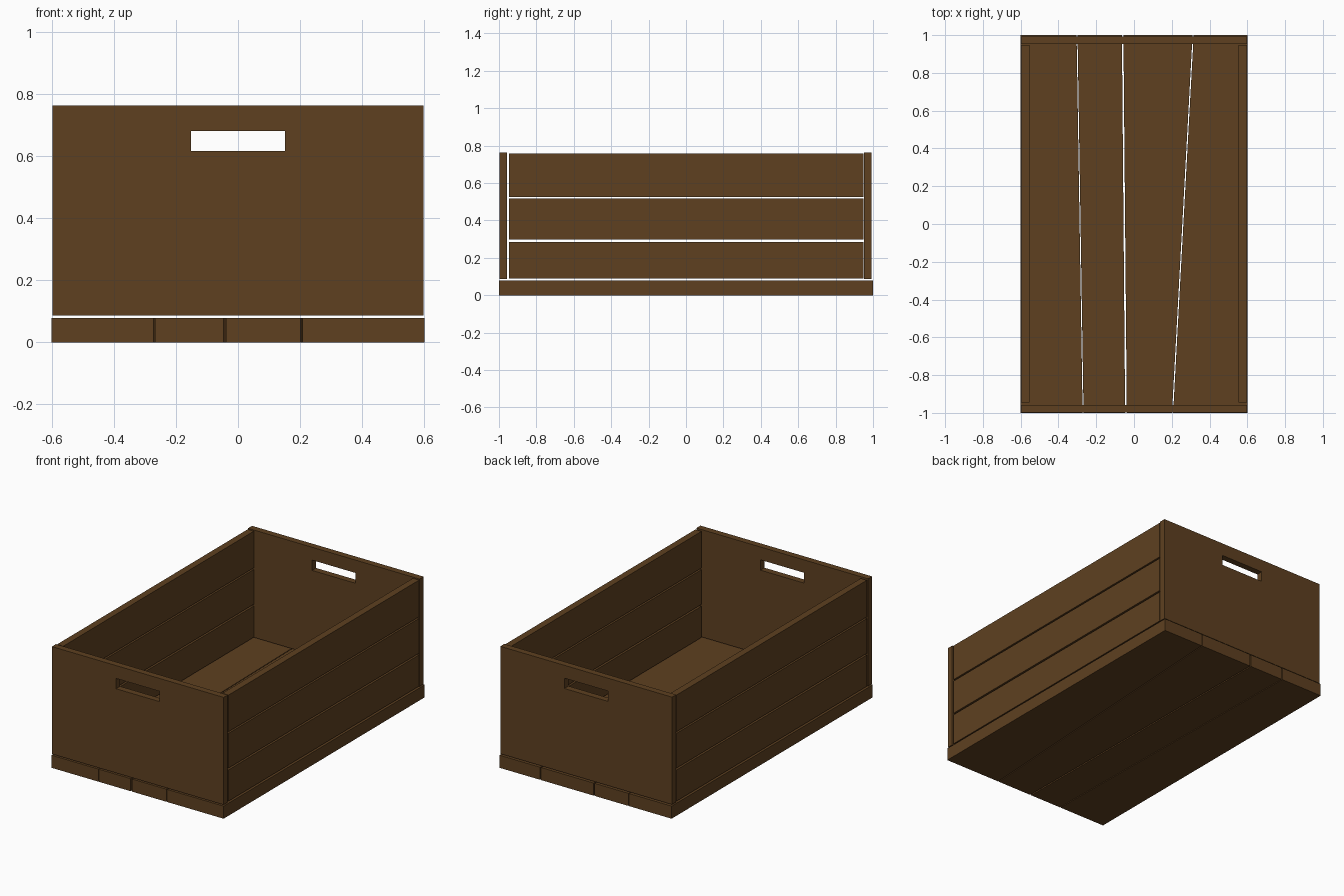
import bpy, bmesh

if "Cube" in bpy.data.objects:
    bpy.data.objects.remove(bpy.data.objects["Cube"])

wood = bpy.data.materials.new("brown wood")
wood.diffuse_color = (0.112, 0.051, 0.0144, 1)
wood.use_nodes = True
wood.node_tree.nodes["Principled BSDF"].inputs["Base Color"].default_value = wood.diffuse_color


def finish(name, bm):
    bmesh.ops.recalc_face_normals(bm, faces=bm.faces)
    mesh = bpy.data.meshes.new(name)
    bm.to_mesh(mesh)
    bm.free()
    mesh.materials.append(wood)
    obj = bpy.data.objects.new(name, mesh)
    bpy.context.collection.objects.link(obj)
    return obj


def prism(name, outline, z0, z1):
    """Extrude a flat xy outline from z0 to z1."""
    bm = bmesh.new()
    low = [bm.verts.new((x, y, z0)) for x, y in outline]
    high = [bm.verts.new((x, y, z1)) for x, y in outline]
    n = len(outline)
    bm.faces.new(low)
    bm.faces.new(high)
    for i in range(n):
        j = (i + 1) % n
        bm.faces.new((low[i], low[j], high[j], high[i]))
    return finish(name, bm)


def handle_panel(name, y0, y1):
    """Upright board with a rectangular grip hole."""
    def rect(x, z0, z1):
        return [(-x, z0), (x, z0), (x, z1), (-x, z1)]
    bm = bmesh.new()
    rings = [[bm.verts.new((x, y, z)) for x, z in r]
             for y in (y0, y1)
             for r in (rect(0.598, 0.086, 0.762), rect(0.151, 0.616, 0.681))]
    of, hf, ob, hb = rings
    for a, b in ((of, hf), (ob, hb), (of, ob), (hf, hb)):
        for i in range(4):
            j = (i + 1) % 4
            bm.faces.new((a[i], a[j], b[j], b[i]))
    return finish(name, bm)


# Floor: four planks with slanted seams, as (front left, front right, back left, back right)
planks = [(-0.6, -0.272, -0.6, -0.304), (-0.267, -0.047, -0.299, -0.064),
          (-0.038, 0.201, -0.056, 0.310), (0.207, 0.6, 0.316, 0.6)]
for i, (fl, fr, bl, br) in enumerate(planks):
    prism(f"floor_plank_{i + 1}", [(fl, -1), (fr, -1), (br, 1), (bl, 1)], 0, 0.079)

# End panels with grip holes
handle_panel("front_panel", -0.997, -0.957)
handle_panel("back_panel", 0.953, 0.993)

# Side walls: three stacked slats each
for side, s in (("left", -1), ("right", 1)):
    for i, (z0, z1) in enumerate(((0.089, 0.286), (0.297, 0.516), (0.526, 0.757))):
        prism(f"{side}_slat_{i + 1}",
              [(s * 0.554, -0.946), (s * 0.597, -0.946),
               (s * 0.597, 0.948), (s * 0.554, 0.948)], z0, z1)
